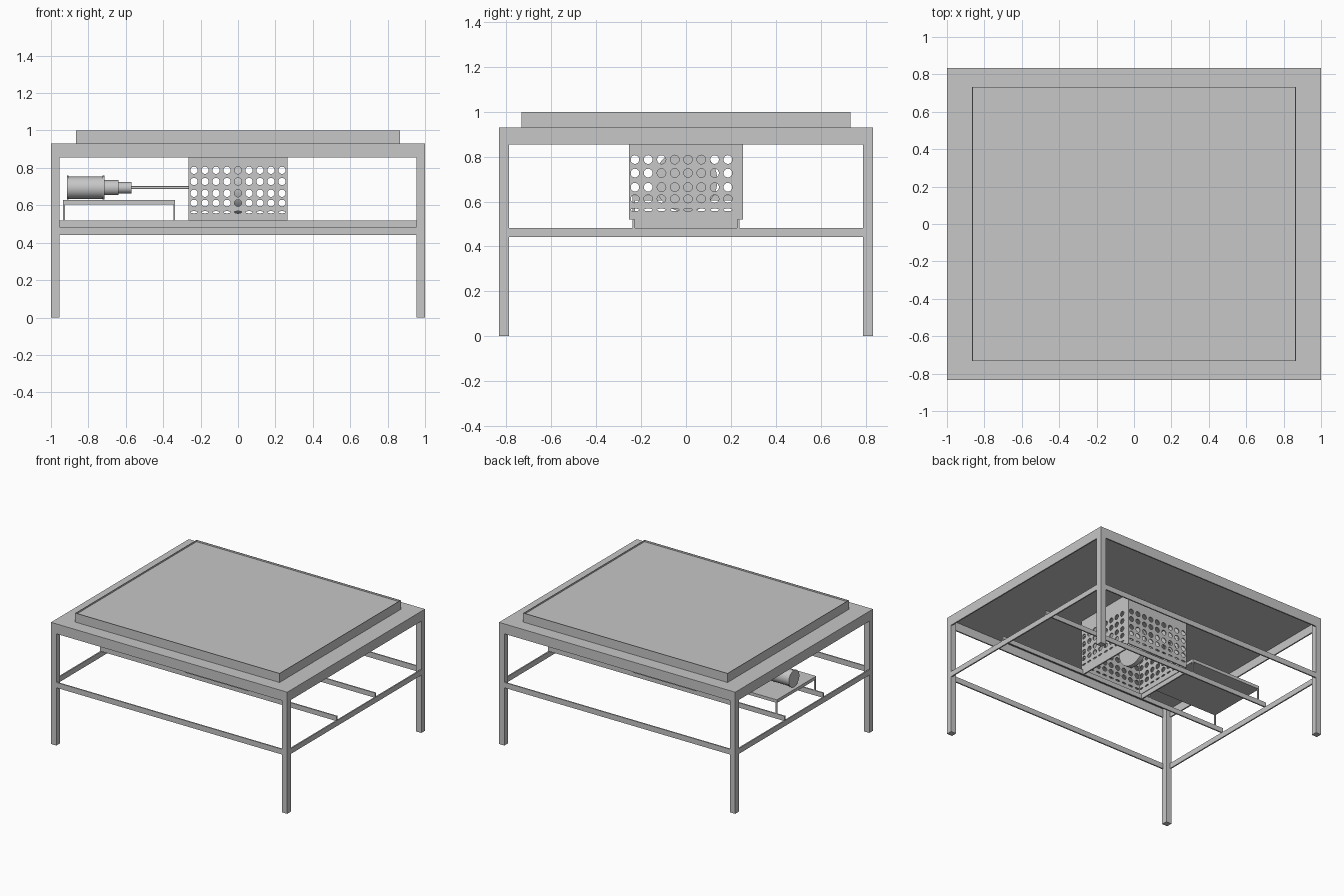
import bpy, bmesh
from mathutils import Matrix, Vector

if "Cube" in bpy.data.objects:
    bpy.data.objects.remove(bpy.data.objects["Cube"], do_unlink=True)

# Single brushed metal colour
metal = bpy.data.materials.new("grey metal")
metal.use_nodes = True
grey = (0.57, 0.57, 0.57, 1)
metal.diffuse_color = grey
metal.node_tree.nodes["Principled BSDF"].inputs["Base Color"].default_value = grey


def finish(name, bm):
    mesh = bpy.data.meshes.new(name)
    bm.to_mesh(mesh)
    bm.free()
    mesh.materials.append(metal)
    ob = bpy.data.objects.new(name, mesh)
    bpy.context.collection.objects.link(ob)
    return ob


def add_box(bm, x, y, z):
    """x, y, z are (low, high) pairs."""
    size = [b - a for a, b in (x, y, z)]
    mid = [(a + b) / 2 for a, b in (x, y, z)]
    bmesh.ops.create_cube(bm, size=1, matrix=Matrix.Translation(mid) @ Matrix.Diagonal((*size, 1)))


def boxes(name, *specs):
    bm = bmesh.new()
    for s in specs:
        add_box(bm, *s)
    return finish(name, bm)


def add_cylinder(bm, centre, radius, depth, axis, segs, squash=1):
    turn = Vector((0, 0, 1)).rotation_difference(Vector(axis)).to_matrix().to_4x4()
    flat = Matrix.Diagonal((1, 1, squash, 1))
    bmesh.ops.create_cone(bm, cap_ends=True, segments=segs, radius1=radius, radius2=radius,
                          depth=depth, matrix=Matrix.Translation(centre) @ flat @ turn)


def rod(name, x0, x1, radius, z, segs=32):
    bm = bmesh.new()
    add_cylinder(bm, ((x0 + x1) / 2, 0, z), radius, x1 - x0, (1, 0, 0), segs)
    ob = finish(name, bm)
    bpy.context.view_layer.objects.active = ob
    ob.select_set(True)
    bpy.ops.object.shade_smooth_by_angle()
    ob.select_set(False)
    return ob


def ring(name, hx, hy, wall, z):
    """Rectangular frame made from four bars."""
    ix, iy = hx - wall, hy - wall
    return boxes(name,
                 ((-hx, hx), (-hy, -iy), z), ((-hx, hx), (iy, hy), z),
                 ((-hx, -ix), (-iy, iy), z), ((ix, hx), (-iy, iy), z))


HX, HY, T, THIN = 1.0, 0.833, 0.045, 0.01

# Table frame: square legs joined by thin strips
for sx, side in ((-1, "right"), (1, "left")):
    for sy, end in ((-1, "front"), (1, "back")):
        xs = sorted((sx * HX, sx * (HX - T)))
        ys = sorted((sy * HY, sy * (HY - T)))
        boxes(f"{end}_{side}_leg", (xs, ys, (0, 0.92)))
ring("top_frame", HX, HY, THIN, (0.855, 0.931))
ring("lower_frame", HX, HY, THIN, (0.442, 0.483))
boxes("table_top", ((-HX + THIN, HX - THIN), (-HY + THIN, HY - THIN), (0.92, 0.931)))

# Raised tray with a slightly recessed panel
ring("tray_rim", 0.865, 0.733, 0.003, (0.931, 1.0))
boxes("tray_panel", ((-0.862, 0.862), (-0.73, 0.73), (0.931, 0.988)))

# Thin rails carrying the box and the motor shelf
for s, end in ((-1, "front"), (1, "back")):
    boxes(f"{end}_rail", ((-HX, HX), sorted((s * 0.238, s * 0.228)), (0.483, 0.52)))
for s, side in ((-1, "right"), (1, "left")):
    boxes(f"{side}_cross_bar", (sorted((s * 0.27, s * 0.26)), (-0.228, 0.228), (0.483, 0.519)))

# Perforated box, open below
ROWS = ((0.787, 1), (0.727, 1), (0.664, 1), (0.612, 0.9), (0.563, 0.3))


def perforated(name, specs, columns, axis):
    walls = boxes(name, *specs)
    bm = bmesh.new()
    for c in columns:
        for z, squash in ROWS:
            at = (c, 0, z) if axis[1] else (0, c, z)
            add_cylinder(bm, at, 0.0195, 0.8, axis, 16, squash)
    cutter = finish(name + "_cutter", bm)
    cutter.hide_render = True
    mod = walls.modifiers.new("holes", "BOOLEAN")
    mod.object = cutter
    mod.operation = "DIFFERENCE"
    mod.solver = "EXACT"
    bpy.context.view_layer.objects.active = walls
    bpy.ops.object.modifier_apply(modifier=mod.name)
    bpy.data.objects.remove(cutter, do_unlink=True)


BX, BY, W, BZ = 0.265, 0.254, 0.008, (0.52, 0.92)
perforated("box_front_back_walls",
           (((-BX, BX), (-BY, -BY + W), BZ), ((-BX, BX), (BY - W, BY), BZ)),
           [0.0588 * i for i in range(-4, 5)], (0, 1, 0))
perforated("box_side_walls",
           (((-BX, -BX + W), (-BY + W, BY - W), BZ), ((BX - W, BX), (-BY + W, BY - W), BZ)),
           [0.0592 * i + 0.009 for i in range(-4, 4)], (1, 0, 0))

# Motor shelf on four thin posts
boxes("motor_shelf", ((-0.936, -0.336), (-0.238, 0.238), (0.604, 0.628)))
for x, side in ((-0.931, "outer"), (-0.341, "inner")):
    for y, end in ((-0.233, "front"), (0.233, "back")):
        boxes(f"{end}_{side}_post", ((x - 0.005, x + 0.005), (y - 0.005, y + 0.005), (0.52, 0.604)))

# Motor, gearbox, coupling, shaft and fan wheel
Z = 0.694
rod("motor_body", -0.905, -0.725, 0.059, Z)
rod("motor_end_cap", -0.915, -0.905, 0.064, Z)
rod("motor_front_cap", -0.725, -0.715, 0.064, Z)
rod("gearbox", -0.715, -0.64, 0.04, Z)
rod("coupling", -0.64, -0.57, 0.03, Z)
rod("drive_shaft", -0.57, 0, 0.008, Z, 16)
rod("fan_wheel", -0.018, 0.018, 0.14, Z, 48)
